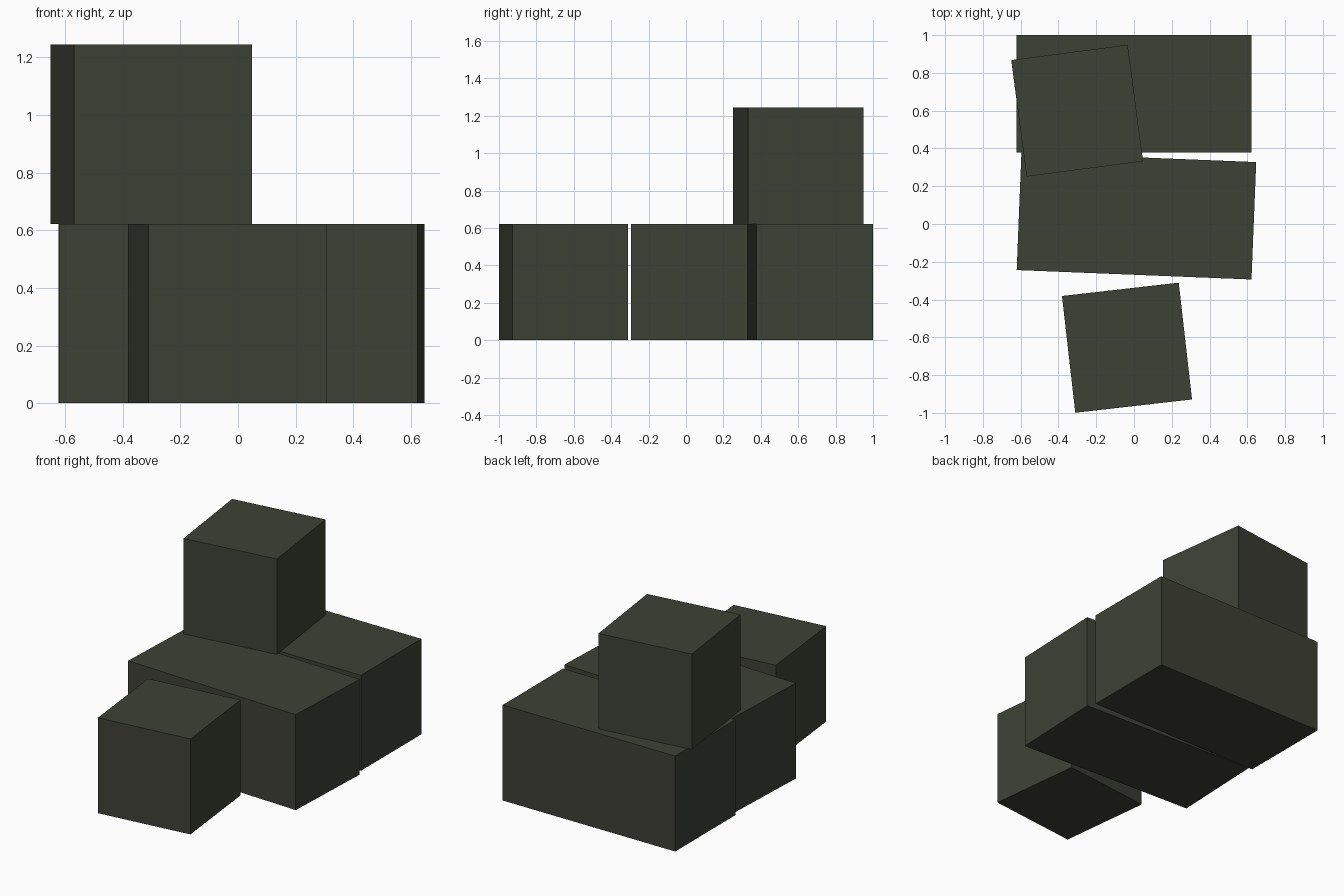
import bpy
import math

if "Cube" in bpy.data.objects:
    bpy.data.objects.remove(bpy.data.objects["Cube"])

# Single dark olive colour
olive = bpy.data.materials.new("dark olive")
olive.diffuse_color = (0.047, 0.053, 0.036, 1)
olive.use_nodes = True
olive.node_tree.nodes["Principled BSDF"].inputs["Base Color"].default_value = olive.diffuse_color

S = 0.622  # shared crate width, depth and height


def crate(name, length, x, y, base, turn):
    """Flat-sided box resting on 'base', turned about z in degrees."""
    bpy.ops.mesh.primitive_cube_add(size=1, location=(x, y, base + S / 2))
    ob = bpy.context.object
    ob.name = name
    ob.scale = (length, S, S)
    ob.rotation_euler.z = math.radians(turn)
    ob.data.materials.append(olive)


# Two long crates side by side
crate("back_long_crate", 2 * S, 0, 1 - S / 2, 0, 0)
crate("middle_long_crate", 2 * S, 0.013, 0.042, 0, -2.3)

# Small crate on the ground and one stacked on top
crate("front_small_crate", S, -0.037, -0.655, 0, 6.5)
crate("top_small_crate", S, -0.301, 0.6, S, 7.5)
